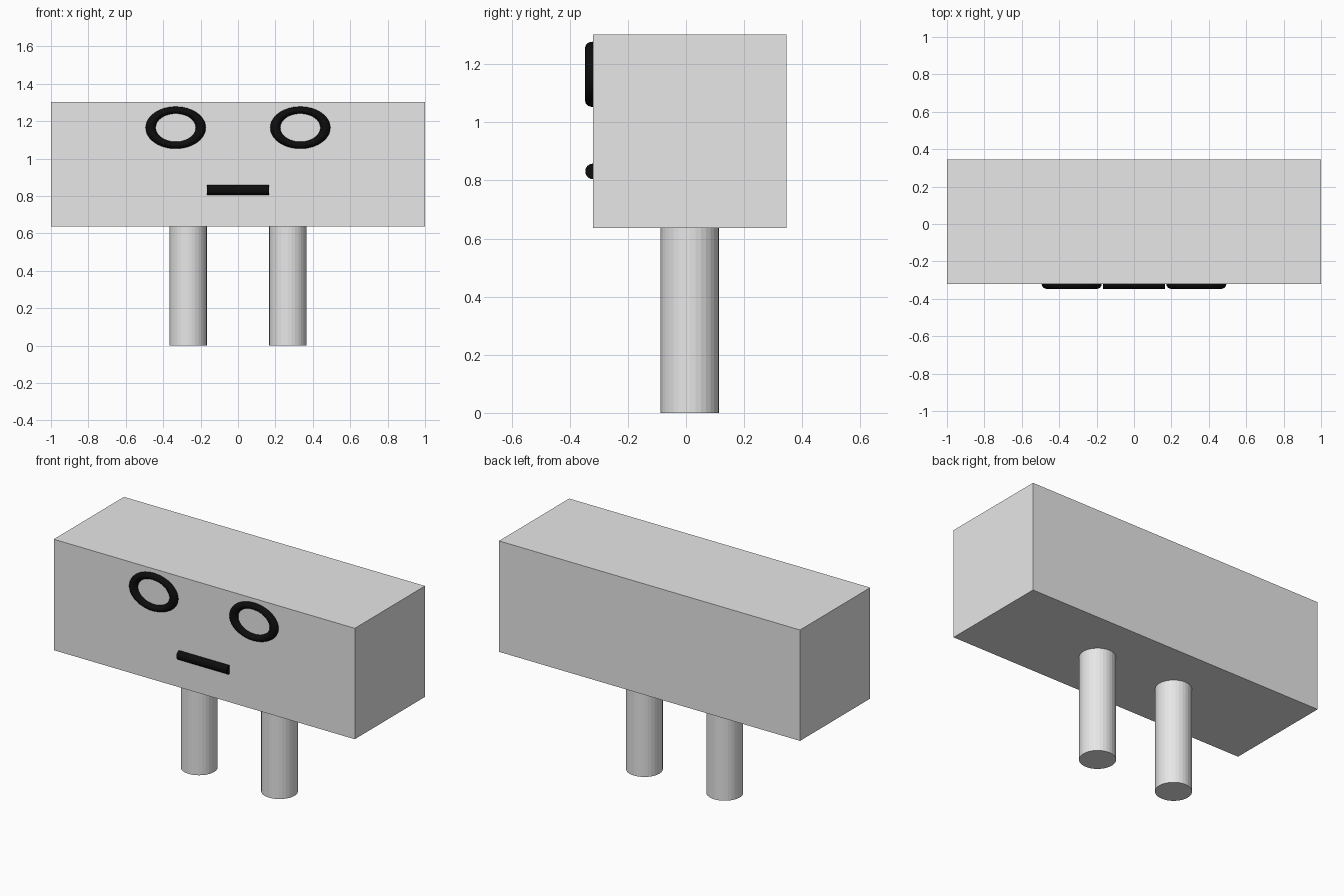
import bpy
from math import radians

if "Cube" in bpy.data.objects:
    bpy.data.objects.remove(bpy.data.objects["Cube"])

CY = 0.013        # depth centre of body and legs
FRONT = -0.32     # front face of the body


def material(name, rgb):
    m = bpy.data.materials.new(name)
    m.diffuse_color = (*rgb, 1.0)
    m.use_nodes = True
    m.node_tree.nodes["Principled BSDF"].inputs["Base Color"].default_value = m.diffuse_color
    return m


grey = material("light_grey", (0.8, 0.8, 0.8))
black = material("black", (0.004, 0.004, 0.004))


def finish(name, mat, smooth=False):
    ob = bpy.context.object
    ob.name = name
    ob.data.materials.append(mat)
    if smooth:
        bpy.ops.object.shade_smooth_by_angle(angle=radians(30))
    return ob


# Long block body
bpy.ops.mesh.primitive_cube_add(size=1, location=(0, CY, 0.969))
bpy.context.object.scale = (2.0, 0.666, 0.666)
finish("body", grey)

for side, label in ((-1, "left"), (1, "right")):
    # Round legs
    bpy.ops.mesh.primitive_cylinder_add(vertices=32, radius=0.1, depth=0.64,
                                        location=(side * 0.267, CY, 0.32))
    finish(label + "_leg", grey)

    # Oval ring eyes, half sunk into the front face
    bpy.ops.mesh.primitive_torus_add(major_segments=48, minor_segments=16,
                                     major_radius=0.134, minor_radius=0.0267,
                                     location=(side * 0.333, FRONT, 1.165),
                                     rotation=(radians(90), 0, 0))
    bpy.context.object.scale = (1, 0.7, 1)
    finish(label + "_eye", black, smooth=True)

# Bar mouth, half sunk into the front face
bpy.ops.mesh.primitive_cylinder_add(vertices=32, radius=0.0267, depth=0.333,
                                    location=(0, FRONT, 0.831),
                                    rotation=(0, radians(90), 0))
finish("mouth", black)
